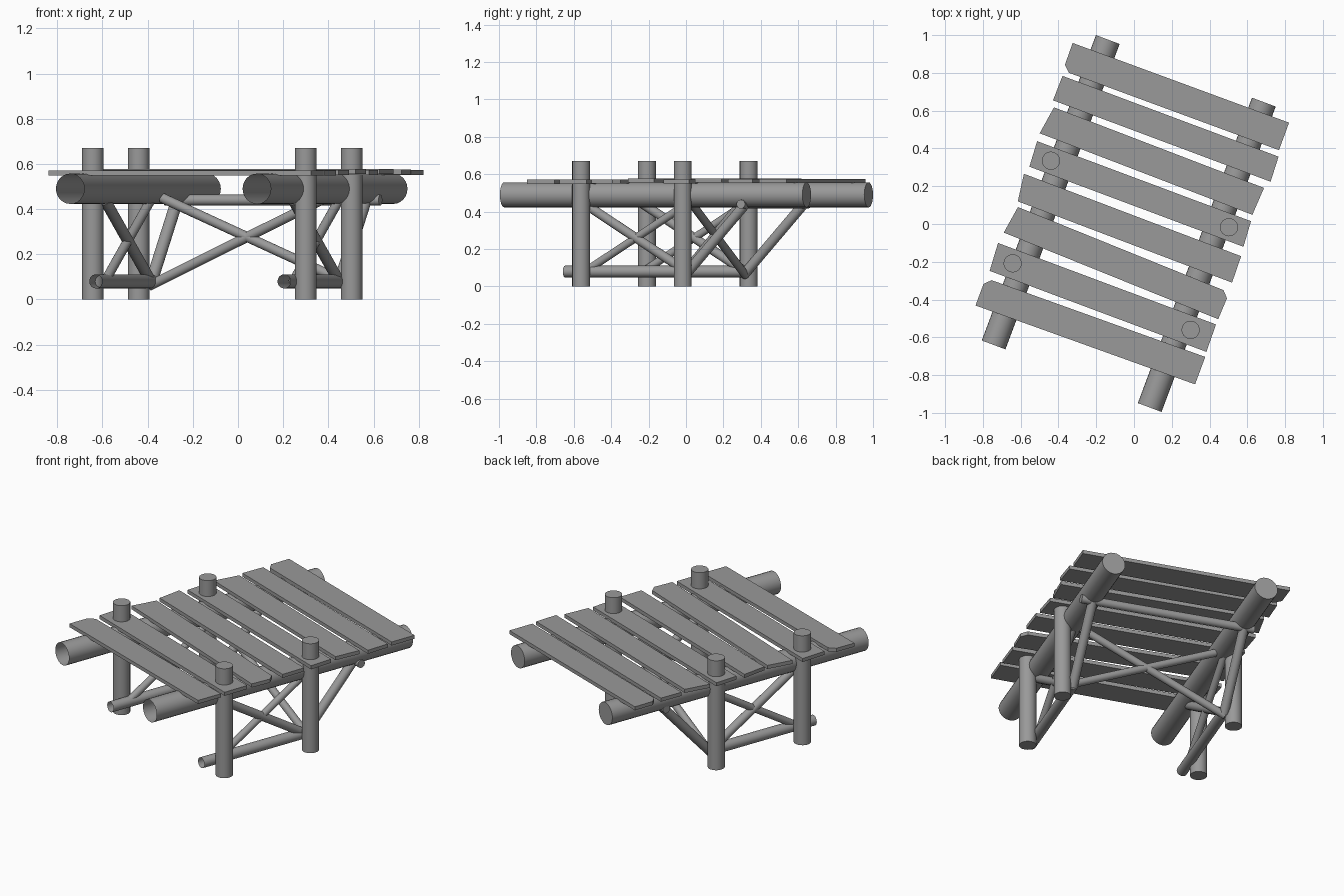
import bpy, bmesh, math
from mathutils import Vector, Matrix

cube = bpy.data.objects.get("Cube")
if cube:
    bpy.data.objects.remove(cube)

# Single weathered grey for all timber
wood = bpy.data.materials.new("weathered_grey")
wood.use_nodes = True
GREY = (0.32, 0.32, 0.32, 1)
wood.diffuse_color = GREY
wood.node_tree.nodes["Principled BSDF"].inputs["Base Color"].default_value = GREY

# The whole pier is laid out straight, then turned about z
TURN = Matrix.Rotation(math.radians(-20.5), 4, 'Z')


def finish(name, bm, smooth):
    bm.transform(TURN)
    mesh = bpy.data.meshes.new(name)
    bm.to_mesh(mesh)
    bm.free()
    mesh.materials.append(wood)
    obj = bpy.data.objects.new(name, mesh)
    bpy.context.collection.objects.link(obj)
    if smooth:
        bpy.ops.object.select_all(action='DESELECT')
        obj.select_set(True)
        bpy.context.view_layer.objects.active = obj
        bpy.ops.object.shade_smooth_by_angle(angle=math.radians(40))


def log(name, start, end, radius, open_start=False):
    """Round timber between two points, optionally hollow at the start."""
    a, b = Vector(start), Vector(end)
    axis = b - a
    bm = bmesh.new()
    bmesh.ops.create_cone(bm, cap_ends=True, segments=24, radius1=radius,
                          radius2=radius, depth=axis.length)
    if open_start:
        caps = [f for f in bm.faces if f.normal.z < -0.9]
        bmesh.ops.delete(bm, geom=caps, context='FACES_ONLY')
    spin = axis.to_track_quat('Z', 'Y').to_matrix().to_4x4()
    bm.transform(Matrix.Translation((a + b) / 2) @ spin)
    finish(name, bm, True)


def plank(name, front, back, left, right, z, skew=0, chip=None):
    """Deck board; left and right hold the front and back end positions."""
    corners = [Vector((left[0], front + skew, z)), Vector((right[0], front - skew, z)),
               Vector((right[1], back - skew, z)), Vector((left[1], back + skew, z))]
    outline = []
    for i, c in enumerate(corners):
        if i == chip:
            for n in (corners[i - 1], corners[(i + 1) % 4]):
                outline.append(c + (n - c).normalized() * 0.033)
        else:
            outline.append(c)
    bm = bmesh.new()
    face = bm.faces.new([bm.verts.new(p) for p in outline])
    top = bmesh.ops.extrude_face_region(bm, geom=[face])["geom"]
    bmesh.ops.translate(bm, vec=(0, 0, 0.022),
                        verts=[g for g in top if isinstance(g, bmesh.types.BMVert)])
    bmesh.ops.recalc_face_normals(bm, faces=bm.faces)
    finish(name, bm, False)


FRONT, BACK, REACH = -0.42, 0.16, 0.495   # post rows and overhang brace
LOW, HIGH = 0.08, 0.44                    # brace heights

# Posts, beams, rails and braces of each side
for side, post_x, x, shift in (("left", -0.529, -0.472, 0), ("right", 0.477, 0.418, -0.021)):
    for row, y in (("front", FRONT), ("back", BACK)):
        log(f"{row}_{side}_post", (post_x, y, 0), (post_x, y, 0.67), 0.048)
    log(f"{side}_beam", (x, -0.86 + shift, 0.49), (x, 0.866 + shift, 0.49), 0.067, True)
    log(f"{side}_low_rail", (x, -0.535, LOW), (x, BACK + 0.01, LOW), 0.031, True)
    log(f"{side}_brace_falling", (x, FRONT, HIGH), (x, BACK, LOW), 0.025)
    log(f"{side}_brace_rising", (x, FRONT, LOW), (x, BACK, HIGH), 0.021)
    log(f"{side}_overhang_brace", (x, BACK, LOW - 0.01), (x, REACH, HIGH), 0.027)

# Crossed braces between the back posts, and the crossbar under the overhang
log("cross_brace_a", (-0.42, BACK, 0.45), (0.44, BACK, LOW), 0.022)
log("cross_brace_b", (-0.48, BACK, 0.06), (0.42, BACK, 0.48), 0.022)
log("crossbar", (-0.53, REACH, HIGH), (0.488, REACH, HIGH), 0.024)

# Deck boards from front to back: edges, left end, right end, height, skew, chip
boards = [
    (-0.69, -0.535, (-0.635, -0.635), (0.6, 0.6), 0.549, -0.008, 3),
    (-0.5, -0.346, (-0.629, -0.639), (0.596, 0.593), 0.549, 0, None),
    (-0.3, -0.147, (-0.63, -0.607), (0.594, 0.6), 0.551, 0.016, 2),
    (-0.106, 0.042, (-0.618, -0.639), (0.595, 0.591), 0.555, 0.003, None),
    (0.09, 0.231, (-0.625, -0.634), (0.585, 0.575), 0.551, 0, None),
    (0.27, 0.425, (-0.636, -0.613), (0.57, 0.578), 0.555, 0.005, None),
    (0.463, 0.602, (-0.631, -0.629), (0.599, 0.592), 0.553, 0, None),
    (0.632, 0.787, (-0.637, -0.64), (0.582, 0.581), 0.552, -0.003, 0),
]
for number, board in enumerate(boards, 1):
    plank(f"deck_plank_{number}", *board)
